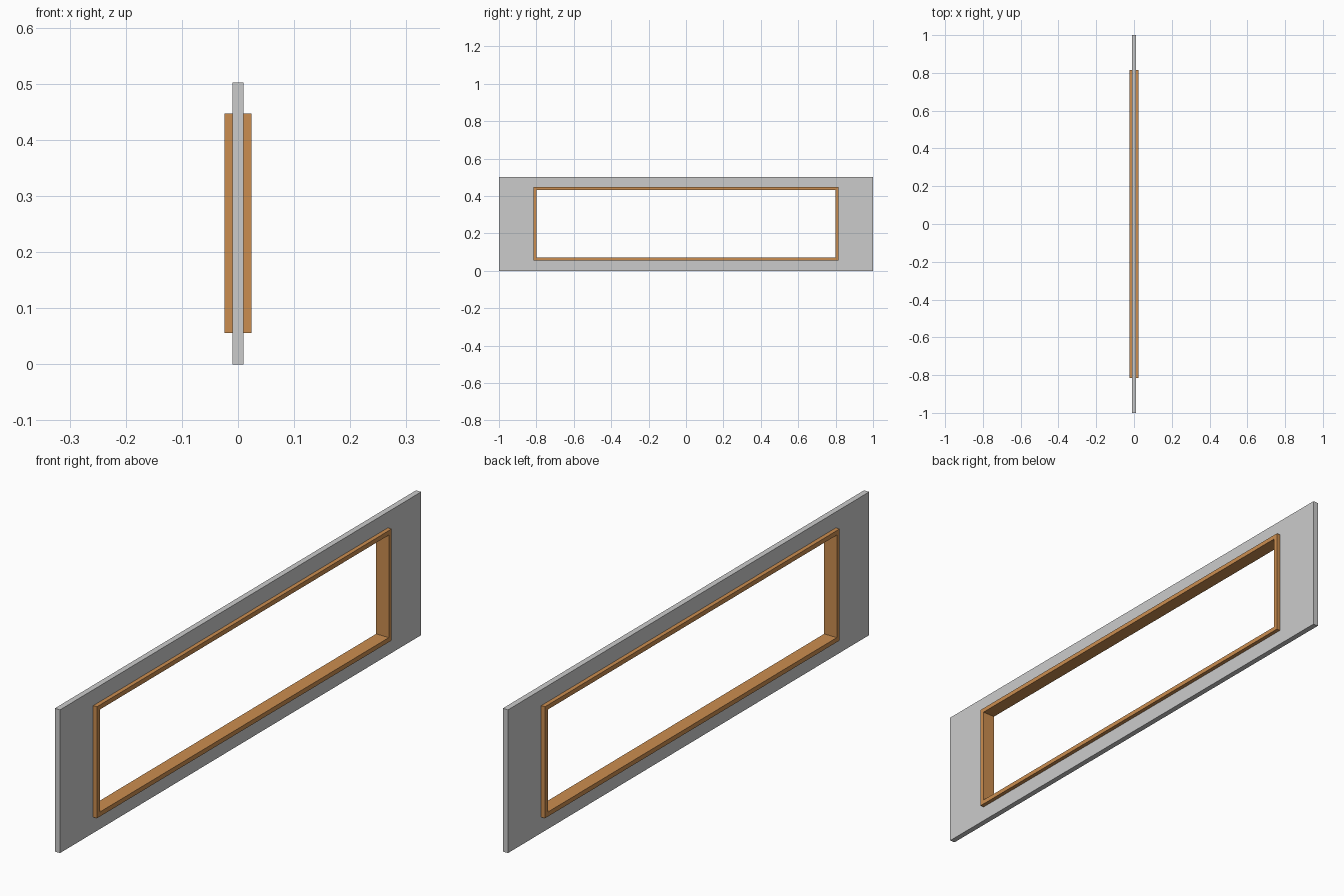
import bpy, bmesh

if "Cube" in bpy.data.objects:
    bpy.data.objects.remove(bpy.data.objects["Cube"])

MID_Z = 0.251


def ring(name, outer, inner, half_depth, color=None):
    """Rectangular ring in the YZ plane; outer/inner are (half width, half height)."""
    bm = bmesh.new()
    corners = [(-1, -1), (1, -1), (1, 1), (-1, 1)]

    def loop(size, x):
        return [bm.verts.new((x, sy * size[0], MID_Z + sz * size[1])) for sy, sz in corners]

    # Cross-section loops: outer back, outer front, inner front, inner back
    loops = [loop(outer, -half_depth), loop(outer, half_depth),
             loop(inner, half_depth), loop(inner, -half_depth)]
    for i in range(4):
        a, b = loops[i], loops[(i + 1) % 4]
        for j in range(4):
            k = (j + 1) % 4
            bm.faces.new((a[j], a[k], b[k], b[j]))
    bmesh.ops.recalc_face_normals(bm, faces=bm.faces)
    mesh = bpy.data.meshes.new(name)
    bm.to_mesh(mesh)
    bm.free()
    obj = bpy.data.objects.new(name, mesh)
    bpy.context.collection.objects.link(obj)
    if color:
        mat = bpy.data.materials.new(name + "_material")
        mat.diffuse_color = color
        mat.use_nodes = True
        mat.node_tree.nodes["Principled BSDF"].inputs["Base Color"].default_value = mat.diffuse_color
        mesh.materials.append(mat)
    return obj


# Wall panel with its opening (edge hidden behind the frame)
ring("wall_panel", (1.0, 0.251), (0.816, 0.1955), 0.01)

# Wooden window frame, proud of the panel on both sides
ring("window_frame", (0.816, 0.1955), (0.80, 0.1795), 0.0245, (0.6, 0.27, 0.08, 1))
